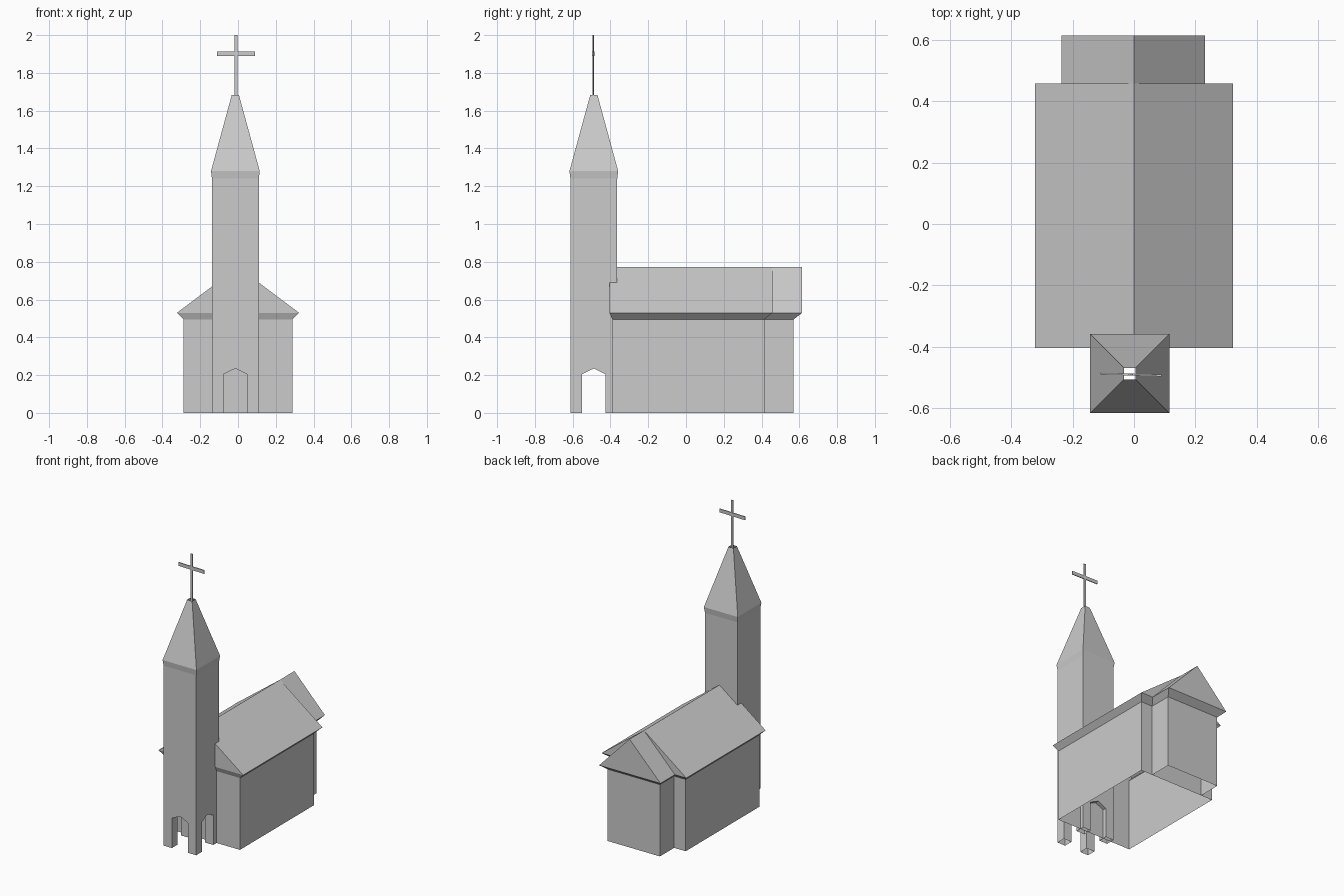
import bpy, bmesh
from math import radians, pi
from mathutils import Matrix

if "Cube" in bpy.data.objects:
    bpy.data.objects.remove(bpy.data.objects["Cube"])


def finish(name, bm):
    bmesh.ops.remove_doubles(bm, verts=bm.verts, dist=1e-5)
    bmesh.ops.recalc_face_normals(bm, faces=bm.faces)
    mesh = bpy.data.meshes.new(name)
    bm.to_mesh(mesh)
    bm.free()
    obj = bpy.data.objects.new(name, mesh)
    bpy.context.collection.objects.link(obj)
    return obj


def face(bm, points):
    return bm.faces.new([bm.verts.new(p) for p in points])


def ring(xa, xb, ya, yb, z):
    return [(xa, ya, z), (xb, ya, z), (xb, yb, z), (xa, yb, z)]


def band(bm, low, high, sides=range(4)):
    for i in sides:
        j = (i + 1) % 4
        face(bm, [low[i], low[j], high[j], high[i]])


def house(name, wall, eave, front=True):
    """Walls open below, sloping soffit, and a gabled roof along y."""
    bm = bmesh.new()
    sides = range(4) if front else (1, 2, 3)
    base, top, edge = ring(*wall, 0), ring(*wall, 0.495), ring(*eave, 0.53)
    ridge = [(0, eave[2], 0.772), (0, eave[3], 0.772)]
    band(bm, base, top, sides)
    band(bm, top, edge, sides)
    face(bm, [edge[1], edge[2], ridge[1], ridge[0]])
    face(bm, [edge[3], edge[0], ridge[0], ridge[1]])
    face(bm, [edge[2], edge[3], ridge[1]])
    if front:
        face(bm, [edge[0], edge[1], ridge[0]])
    return finish(name, bm)


# Nave and narrower chancel
house("nave", (-0.288, 0.288, -0.39, 0.415), (-0.323, 0.323, -0.405, 0.458))
house("chancel", (-0.2, 0.2, 0.415, 0.57), (-0.236, 0.232, 0.455, 0.615), front=False)

# Tower: four walls with pointed openings, hollow piers behind them
cx, cy, half, door, depth = -0.014, -0.488, 0.124, 0.062, 0.062
bm = bmesh.new()
arch = [(-door, 0), (-door, 0.205), (0, 0.235), (door, 0.205), (door, 0)]
for k in range(4):
    first = len(bm.verts)
    outline = [(-half, 0)] + arch + [(half, 0), (half, 1.24), (-half, 1.24)]
    # wall split at the arch peak so that both faces stay simple
    face(bm, [(u, -half, z) for u, z in
              [(-half, 0)] + arch[:3] + [(0, 1.24), (-half, 1.24)]])
    face(bm, [(u, -half, z) for u, z in
              arch[2:] + [(half, 0), (half, 1.24), (0, 1.24)]])
    # reveal of the opening
    for (u0, z0), (u1, z1) in zip(arch, arch[1:]):
        face(bm, [(u0, -half, z0), (u1, -half, z1),
                  (u1, -half + depth, z1), (u0, -half + depth, z0)])
    bm.verts.ensure_lookup_table()
    bmesh.ops.rotate(bm, verts=bm.verts[first:], cent=(0, 0, 0),
                     matrix=Matrix.Rotation(k * pi / 2, 3, 'Z'))
tower = finish("tower", bm)
tower.location = (cx, cy, 0)

# Spire with a flared foot and a small open top
bm = bmesh.new()
levels = [(half, 1.24), (0.129, 1.28), (0.019, 1.683)]
rings = [ring(-h, h, -h, h, z) for h, z in levels]
for low, high in zip(rings, rings[1:]):
    band(bm, low, high)
spire = finish("spire", bm)
spire.location = (cx, cy, 0)


# Thin cross, turned slightly about the vertical
def bar(name, size, z):
    bm = bmesh.new()
    bmesh.ops.create_cube(bm, size=1)
    bmesh.ops.scale(bm, verts=bm.verts, vec=size)
    obj = finish(name, bm)
    obj.location = (-0.01, -0.491, z)
    obj.rotation_euler.z = radians(-1.7)


bar("cross_post", (0.015, 0.005, 0.34), 1.83)
bar("cross_arm", (0.2, 0.006, 0.024), 1.902)
